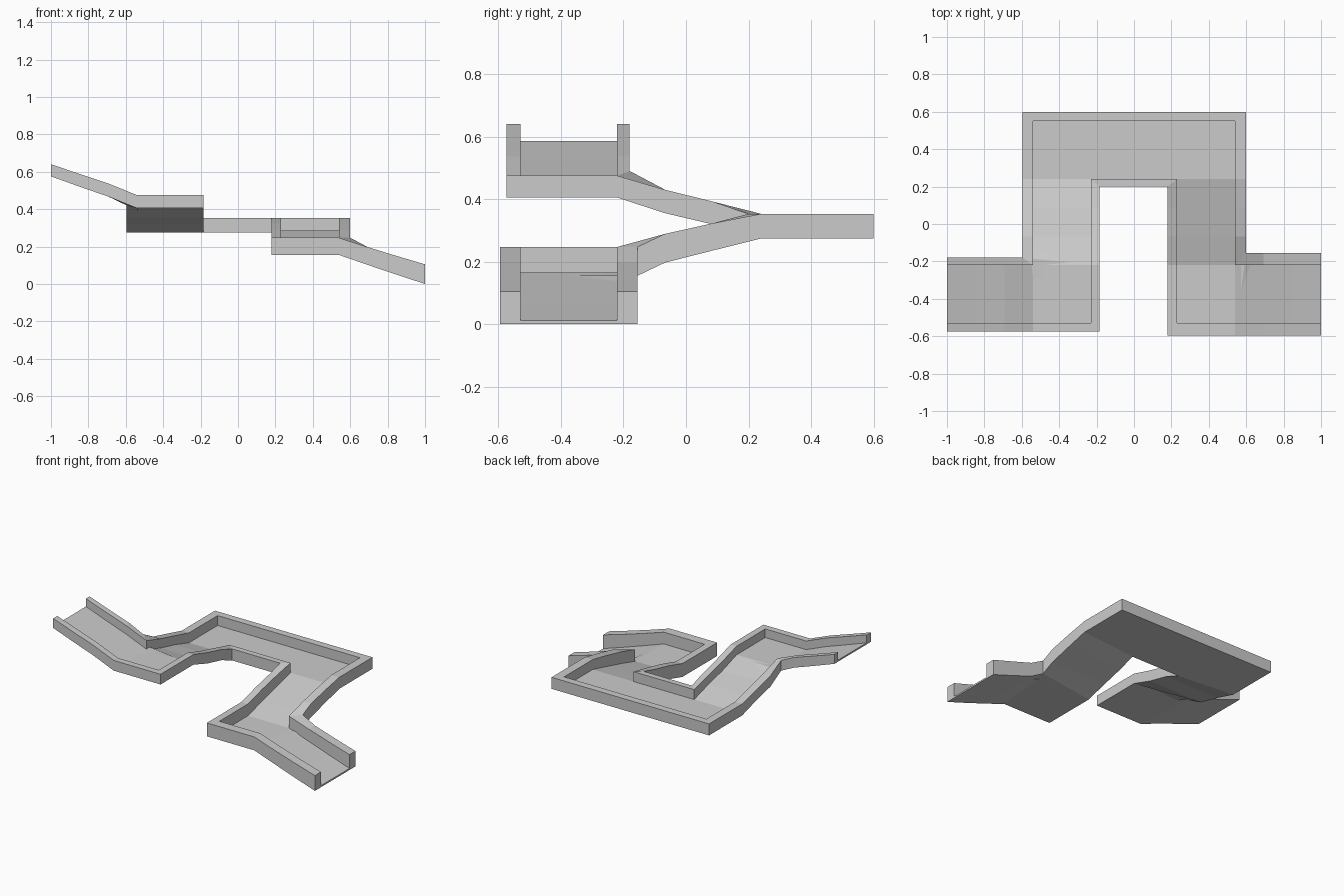
import bpy, bmesh
from mathutils import Vector

if "Cube" in bpy.data.objects:
    bpy.data.objects.remove(bpy.data.objects["Cube"])

H = 0.155      # half width of the channel
FLOOR = 0.011  # floor thickness

# Centre line of the winding chute
path = [Vector(p) for p in ((-1, -.375), (-.385, -.375), (-.385, .395),
                            (.385, .395), (.385, -.375), (1, -.375))]
# Per straight run: left/right wall thickness, underside and rim heights at thirds
runs = [
    (.040, .045, (.575, .520, .467, .405), (.640, .588, .537, .475)),
    (.055, .045, (.405, .355, .319, .274), (.475, .430, .392, .353)),
    (.050, .040, (.274, .274, .274, .274), (.353, .353, .353, .353)),
    (.060, .050, (.274, .236, .197, .155), (.353, .323, .289, .247)),
    (.065, .065, (.155, .102, .050, .000), (.247, .197, .150, .105)),
]
pivot_lift = {1: .015}  # outer wall edge rises slightly at the first inside corner

bm = bmesh.new()
sections = []


def add_section(lo, li, ri, ro, zb, zt, lift_l=0, lift_r=0):
    """U-shaped cross-section, ordered around its outline."""
    zf = zb + FLOOR
    pts = [(lo, zb + lift_l), (lo, zt + lift_l), (li, zt), (li, zf),
           (ri, zf), (ri, zt), (ro, zt + lift_r), (ro, zb + lift_r)]
    sections.append([bm.verts.new((p.x, p.y, z)) for p, z in pts])


dirs = [(path[i + 1] - path[i]).normalized() for i in range(5)]
norms = [Vector((-d.y, d.x)) for d in dirs]
for i, (tl, tr, bottoms, tops) in enumerate(runs):
    d, n = dirs[i], norms[i]
    start = path[i] + (d * H if i > 0 else d * 0)
    end = path[i + 1] - (d * H if i < 4 else d * 0)
    # straight sections; those at corners are made by the corner code
    for k in range(4):
        if (k == 0 and i > 0) or (k == 3 and i < 4):
            continue
        c = start.lerp(end, k / 3)
        add_section(c + n * (H + tl), c + n * H, c - n * H, c - n * (H + tr),
                    bottoms[k], tops[k])
    if i == 4:
        break
    # square landing: entry, mitre and exit sections fanned around the inside corner
    c, n2, d2 = path[i + 1], norms[i + 1], dirs[i + 1]
    tl2, tr2 = runs[i + 1][:2]
    left_turn = d.cross(d2) > 0 if isinstance(d.cross(d2), float) else False
    s = 1 if left_turn else -1
    t1, t2 = (tl, tl2) if left_turn else (tr, tr2)
    u1, u2 = (tr, tr2) if left_turn else (tl, tl2)
    inner = c + (n + n2) * s * H
    inner_out = c + n * s * (H + t1) + n2 * s * (H + t2)
    far = [(c - d * H - n * s * H, c - d * H - n * s * (H + u1)),
           (c - (n + n2) * s * H, c - n * s * (H + u1) - n2 * s * (H + u2)),
           (c + d2 * H - n2 * s * H, c + d2 * H - n2 * s * (H + u2))]
    lift = pivot_lift.get(i + 1, 0)
    for f_in, f_out in far:
        if left_turn:
            add_section(inner_out, inner, f_in, f_out, bottoms[3], tops[3], lift, 0)
        else:
            add_section(f_out, f_in, inner, inner_out, bottoms[3], tops[3], 0, lift)

# Skin the sections and cap both open ends
for a, b in zip(sections, sections[1:]):
    for j in range(8):
        k = (j + 1) % 8
        bm.faces.new((a[j], a[k], b[k], b[j]))
bm.faces.new(sections[0])
bm.faces.new(sections[-1][::-1])
bmesh.ops.remove_doubles(bm, verts=bm.verts, dist=1e-4)
bmesh.ops.recalc_face_normals(bm, faces=bm.faces)

mesh = bpy.data.meshes.new("winding_chute")
bm.to_mesh(mesh)
bm.free()
chute = bpy.data.objects.new("winding_chute", mesh)
bpy.context.collection.objects.link(chute)
